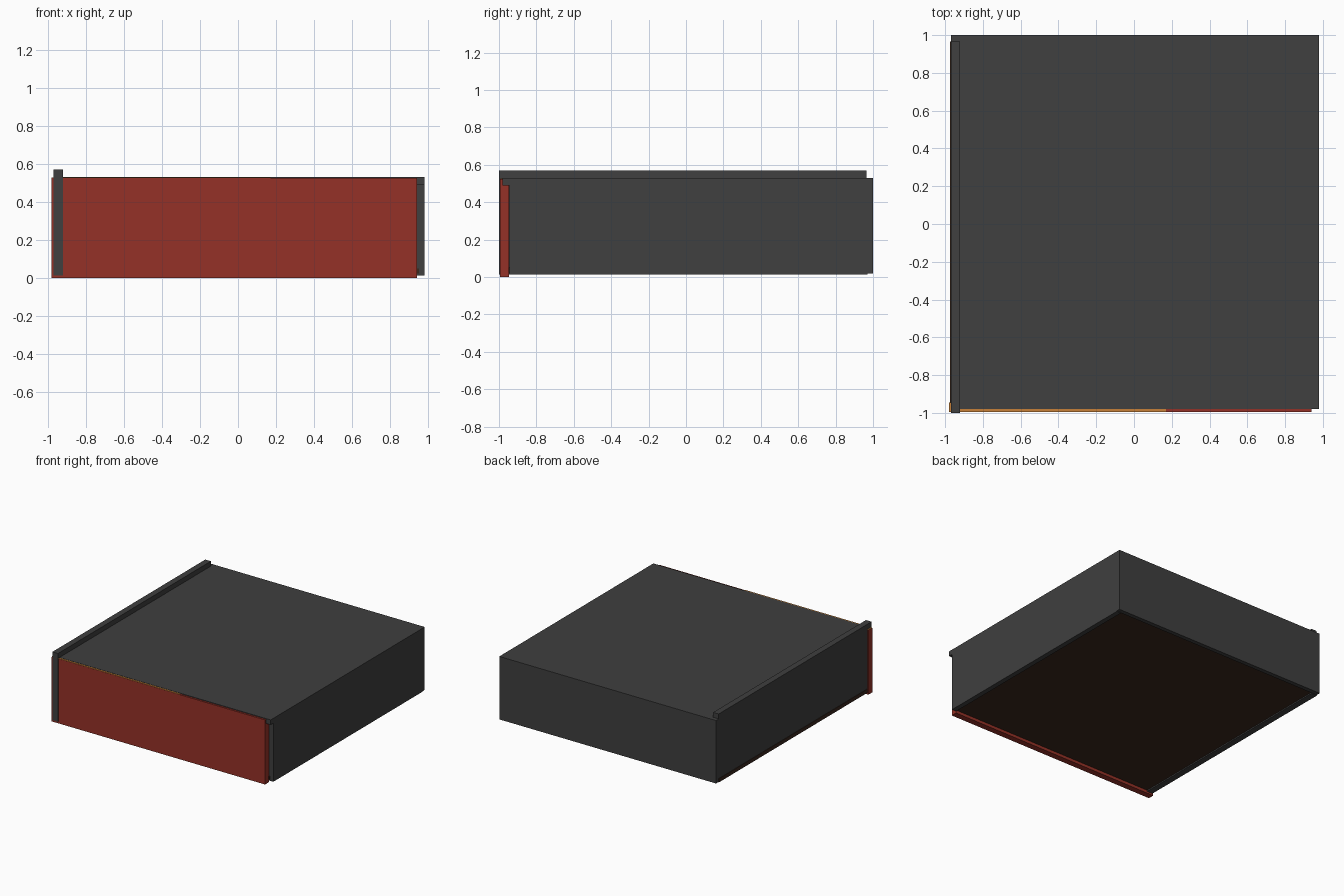
import bpy
import bmesh
from mathutils import Vector

if "Cube" in bpy.data.objects:
    bpy.data.objects.remove(bpy.data.objects["Cube"])


def material(name, rgb):
    m = bpy.data.materials.new(name)
    m.diffuse_color = (*rgb, 1.0)
    m.use_nodes = True
    m.node_tree.nodes["Principled BSDF"].inputs["Base Color"].default_value = m.diffuse_color
    return m


GREY = material("charcoal grey", (0.050, 0.050, 0.050))
RED = material("brick red", (0.300, 0.031, 0.020))
BROWN = material("dark brown", (0.042, 0.021, 0.013))
ORANGE = material("light orange", (0.580, 0.220, 0.040))


def box(name, lo, hi, mat):
    """Axis-aligned panel between two opposite corners."""
    lo, hi = Vector(lo), Vector(hi)
    bm = bmesh.new()
    bmesh.ops.create_cube(bm, size=1.0)
    bmesh.ops.scale(bm, vec=hi - lo, verts=bm.verts)
    bmesh.ops.translate(bm, vec=(lo + hi) / 2, verts=bm.verts)
    mesh = bpy.data.meshes.new(name)
    bm.to_mesh(mesh)
    bm.free()
    mesh.materials.append(mat)
    obj = bpy.data.objects.new(name, mesh)
    bpy.context.collection.objects.link(obj)
    return obj


# Red front with its lighter top edge
box("front_panel", (-0.98, -0.995, 0.0), (0.94, -0.945, 0.525), RED)
box("front_top_edge", (-0.979, -0.994, 0.524), (0.17, -0.946, 0.528), ORANGE)

# Lid covering the whole case
box("top_panel", (-0.97, -0.98, 0.49), (0.98, 1.0, 0.53), GREY)

# Side and back walls; the left wall rises above the lid and shows at the front
box("left_wall", (-0.97, -1.0, 0.014), (-0.92, 0.965, 0.57), GREY)
box("right_wall", (0.94, -0.945, 0.014), (0.98, 0.97, 0.495), GREY)
box("back_wall", (-0.97, 0.965, 0.018), (0.98, 1.0, 0.495), GREY)

# Floor, set slightly up inside the walls, and its edge along the left wall
box("floor_panel", (-0.93, -0.95, 0.024), (0.95, 0.97, 0.05), BROWN)
box("left_floor_edge", (-0.973, -0.945, 0.015), (-0.968, 0.965, 0.045), BROWN)
